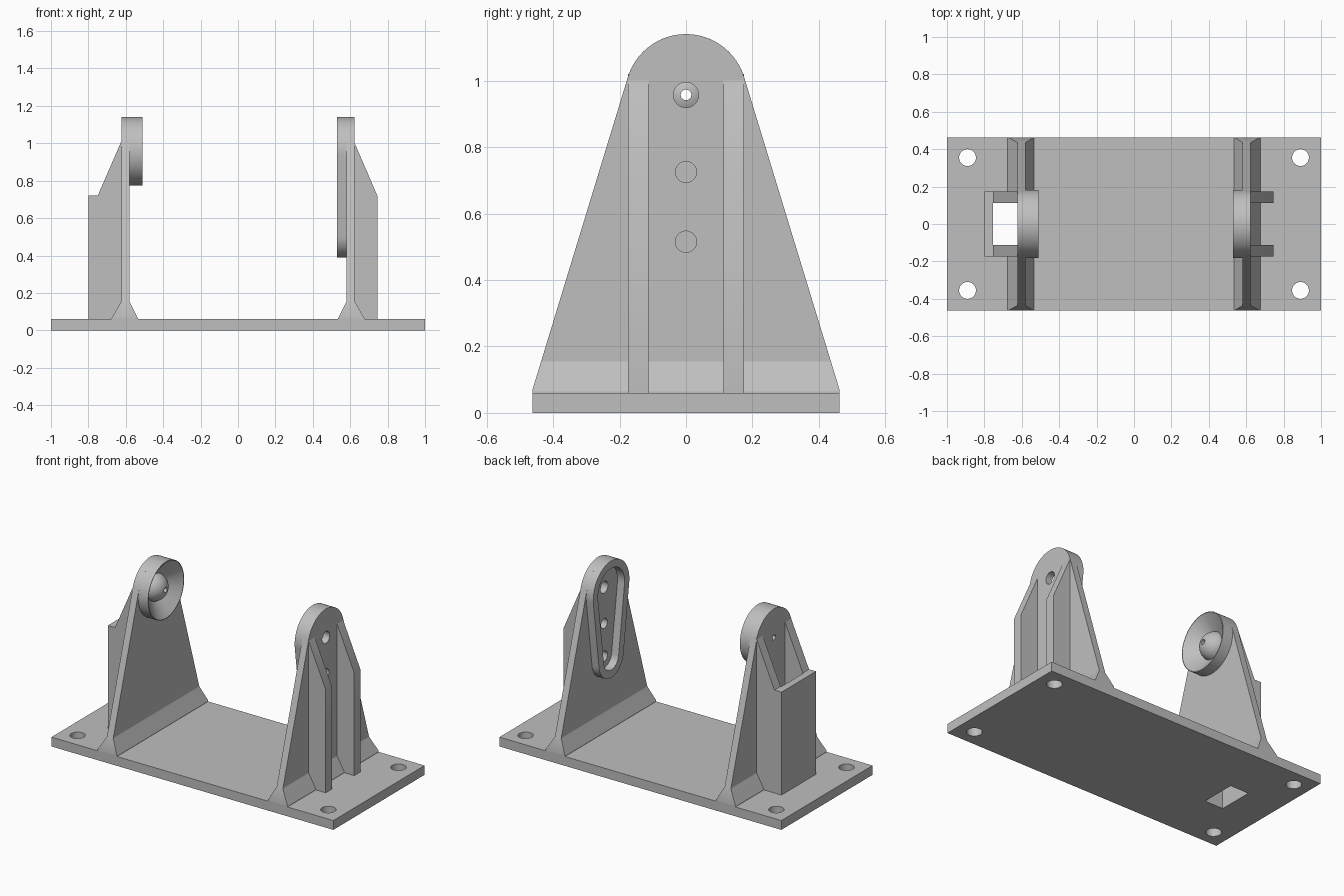
import bpy, bmesh, math
from mathutils import Vector

if "Cube" in bpy.data.objects:
    bpy.data.objects.remove(bpy.data.objects["Cube"], do_unlink=True)

grey = bpy.data.materials.new("light_grey")
grey.use_nodes = True
COLOUR = (0.52, 0.52, 0.52, 1)
grey.diffuse_color = COLOUR
grey.node_tree.nodes["Principled BSDF"].inputs["Base Color"].default_value = COLOUR

AXIS_Z = 0.957      # height of the pivot axis
TOP_R = 0.183       # radius of the rounded tops


def finish(name, bm):
    bmesh.ops.recalc_face_normals(bm, faces=bm.faces)
    mesh = bpy.data.meshes.new(name)
    bm.to_mesh(mesh)
    bm.free()
    mesh.materials.append(grey)
    obj = bpy.data.objects.new(name, mesh)
    bpy.context.collection.objects.link(obj)
    return obj


def prism(name, points, axis, lo, hi):
    """Extrude a 2D outline along an axis; the outline uses the other two axes in order."""
    bm = bmesh.new()
    verts = []
    for p in points:
        co = list(p)
        co.insert("xyz".index(axis), lo)
        verts.append(bm.verts.new(co))
    face = bm.faces.new(verts)
    new = bmesh.ops.extrude_face_region(bm, geom=[face])["geom"]
    shift = Vector((0, 0, 0))
    shift["xyz".index(axis)] = hi - lo
    bmesh.ops.translate(bm, vec=shift, verts=[v for v in new if isinstance(v, bmesh.types.BMVert)])
    return finish(name, bm)


def arc(cx, cy, r, start, end, n=32):
    return [(cx + r * math.cos(start + (end - start) * i / n),
             cy + r * math.sin(start + (end - start) * i / n)) for i in range(n + 1)]


def circle(cx, cy, r):
    return arc(cx, cy, r, 0, math.tau, 40)[:-1]


def rect(a0, a1, b0, b1):
    return [(a0, b0), (a1, b0), (a1, b1), (a0, b1)]


def teardrop(r_top, z_low, r_low):
    """Outline wrapped around a large upper and a small lower circle."""
    t = math.asin((r_top - r_low) / (AXIS_Z - z_low))
    return (arc(0, AXIS_Z, r_top, -0 + -(-t) * -1, math.pi + t)
            + arc(0, z_low, r_low, math.pi + t, math.tau - t))


def boolean(obj, cutter, operation="DIFFERENCE"):
    mod = obj.modifiers.new("cut", "BOOLEAN")
    mod.operation = operation
    mod.solver = "EXACT"
    mod.object = cutter
    bpy.context.view_layer.objects.active = obj
    bpy.ops.object.modifier_apply(modifier=mod.name)


def discard(*objs):
    for o in objs:
        bpy.data.objects.remove(o, do_unlink=True)


def upright(name, side):
    """Tapered wall with rounded top and a foot flared on both faces."""
    t = math.radians(16.9)
    outline = (arc(0, AXIS_Z, TOP_R, t, math.pi - t)
               + [(-0.462, 0.07), (-0.462, 0.05), (0.462, 0.05), (0.462, 0.07)])
    wall = prism(name, outline, "x", *sorted((side * 0.5, side * 0.7)))
    section = [(0.58, 1.2), (0.58, 0.155), (0.535, 0.065), (0.535, 0),
               (0.675, 0), (0.675, 0.065), (0.624, 0.155), (0.624, 1.2)]
    mask = prism("section_mask", [(side * x, z) for x, z in section], "y", -0.6, 0.6)
    boolean(wall, mask, "INTERSECT")
    discard(mask)
    return wall


# Base plate with four bolt holes
base = prism("base_plate", rect(-1, 1, -0.462, 0.462), "z", 0, 0.06)
for sx in (-1, 1):
    for sy in (-1, 1):
        drill = prism("drill", circle(sx * 0.89, sy * 0.355, 0.045), "z", -0.1, 0.2)
        boolean(base, drill)
        discard(drill)

# Uprights
right_wall = upright("right_upright", -1)
left_wall = upright("left_upright", 1)

# Right side: boxed stiffener whose channel runs through the plate
right_box = prism("right_box_stiffener",
                  [(-0.62, 0.06), (-0.8, 0.06), (-0.8, 0.72), (-0.75, 0.72), (-0.62, 1.02)],
                  "y", -0.175, 0.175)
channel = prism("channel", rect(-0.755, -0.624, -0.113, 0.113), "z", -0.1, 1.2)
for part in (right_box, right_wall, base):
    boolean(part, channel)
boolean(right_box, right_wall)
discard(channel)

# Left side: two separate ribs
for label, y in (("front", -0.144), ("back", 0.144)):
    prism("left_%s_rib" % label, [(0.62, 0.06), (0.745, 0.06), (0.745, 0.72), (0.62, 1.01)],
          "y", y - 0.031, y + 0.031)

# Left side: tapered pad with a recess, and three holes through the wall
pad = prism("recessed_pad", teardrop(TOP_R, 0.515, 0.125), "x", 0.53, 0.58)
recess = prism("recess", teardrop(0.135, 0.515, 0.075), "x", 0.5, 0.6)
boolean(pad, recess)
discard(recess)
for z, r in ((AXIS_Z, 0.038), (0.725, 0.032), (0.515, 0.032)):
    drill = prism("drill", circle(0, z, r), "x", 0.5, 0.7)
    boolean(left_wall, drill)
    discard(drill)

# Right side: conical cup with a central dome, turned around the pivot axis
HOLE_R, DOME_R, DOME_X = 0.016, 0.088, -0.6
a0, a1 = math.acos(0.02 / DOME_R), math.asin(HOLE_R / DOME_R)
dome = arc(DOME_X, 0, DOME_R, a0, a1, 12)
profile = [(-0.59, TOP_R), (-0.51, TOP_R), (-0.51, TOP_R - 0.004)] + dome + [(-0.59, HOLE_R)]
bm = bmesh.new()
STEPS = 64
rings = [[bm.verts.new((x, r * math.cos(math.tau * i / STEPS),
                        AXIS_Z + r * math.sin(math.tau * i / STEPS)))
          for x, r in profile] for i in range(STEPS)]
for i, ring in enumerate(rings):
    nxt = rings[(i + 1) % STEPS]
    for j in range(len(profile)):
        k = (j + 1) % len(profile)
        bm.faces.new((ring[j], ring[k], nxt[k], nxt[j]))
finish("domed_cup", bm)
drill = prism("drill", circle(0, AXIS_Z, HOLE_R), "x", -0.7, -0.55)
boolean(right_wall, drill)
discard(drill)

# Smooth the curved faces and keep the edges crisp
bpy.ops.object.select_all(action="DESELECT")
for obj in bpy.context.collection.objects:
    if obj.type == "MESH" and grey.name in obj.data.materials:
        obj.select_set(True)
        bpy.context.view_layer.objects.active = obj
bpy.ops.object.shade_smooth_by_angle(angle=math.radians(25))
